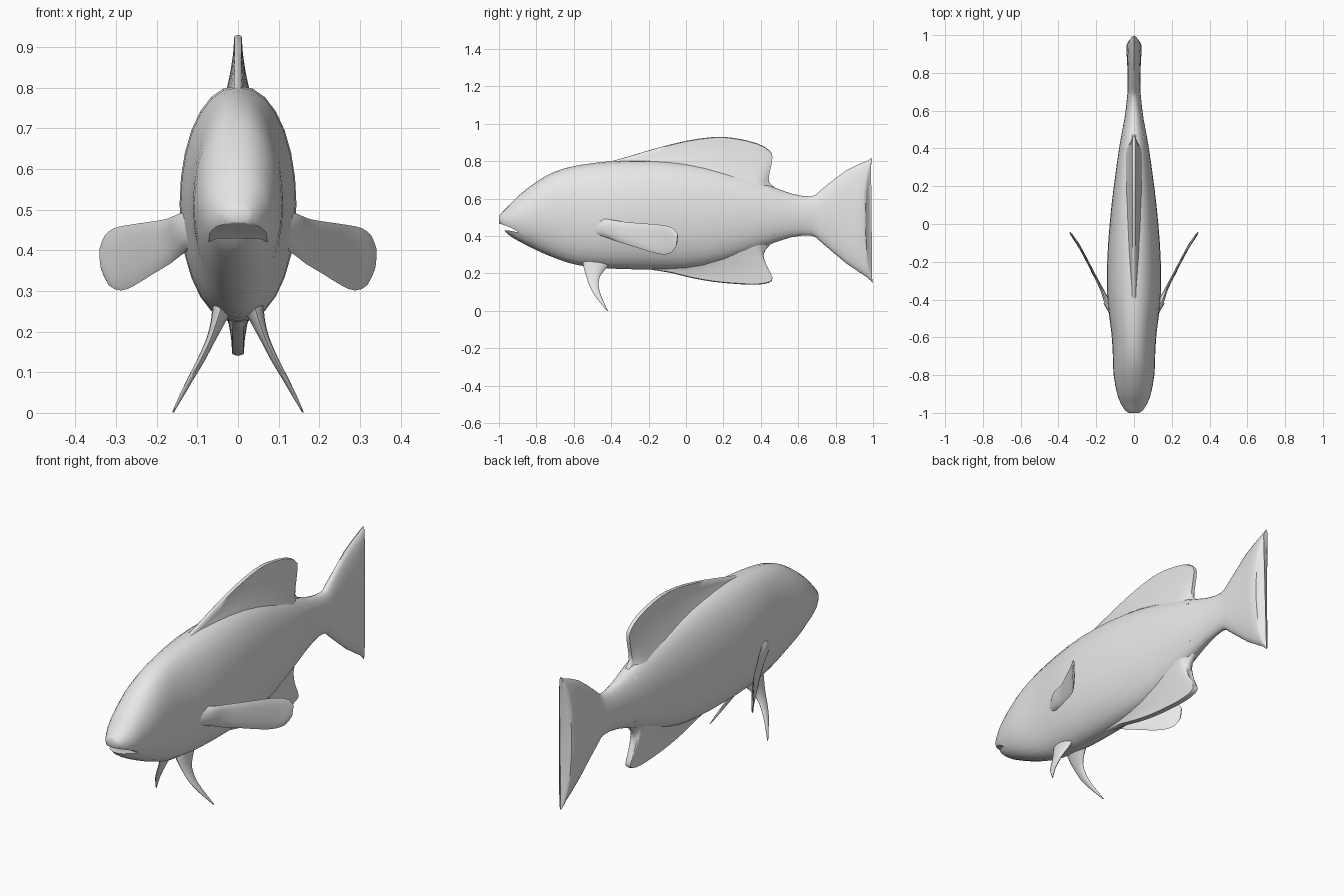
import bpy, bmesh, math
from mathutils import Vector

if "Cube" in bpy.data.objects:
    bpy.data.objects.remove(bpy.data.objects["Cube"])

grey = bpy.data.materials.new("light_grey")
grey.diffuse_color = (0.8, 0.8, 0.8, 1)
grey.use_nodes = True
grey.node_tree.nodes["Principled BSDF"].inputs["Base Color"].default_value = grey.diffuse_color


def smooth(rows, steps):
    """Catmull-Rom interpolation through rows of numbers."""
    out = []
    for i in range(len(rows) - 1):
        p = [Vector(rows[min(max(k, 0), len(rows) - 1)]) for k in range(i - 1, i + 3)]
        for s in range(steps):
            t = s / steps
            out.append(0.5 * (2 * p[1] + (p[2] - p[0]) * t
                              + (2 * p[0] - 5 * p[1] + 4 * p[2] - p[3]) * t * t
                              + (3 * p[1] - p[0] - 3 * p[2] + p[3]) * t ** 3))
    return out + [Vector(rows[-1])]


def loft(name, rings, angle=60):
    """Skin a list of equal closed rings and cap both ends."""
    bm = bmesh.new()
    vs = [[bm.verts.new(p) for p in ring] for ring in rings]
    n = len(vs[0])
    for a, b in zip(vs, vs[1:]):
        for i in range(n):
            j = (i + 1) % n
            bm.faces.new((a[i], a[j], b[j], b[i]))
    bm.faces.new(vs[0][::-1])
    bm.faces.new(vs[-1])
    bmesh.ops.recalc_face_normals(bm, faces=bm.faces)
    me = bpy.data.meshes.new(name)
    bm.to_mesh(me)
    bm.free()
    ob = bpy.data.objects.new(name, me)
    me.materials.append(grey)
    bpy.context.collection.objects.link(ob)
    for o in bpy.context.selected_objects:
        o.select_set(False)
    ob.select_set(True)
    bpy.context.view_layer.objects.active = ob
    if angle:
        bpy.ops.object.shade_smooth_by_angle(angle=math.radians(angle))
    return ob


# Body and tail: y, top z, bottom z, half width, backward sweep of the edges
stations = [
    (-1.0, .508, .470, .028, 0), (-.985, .525, .445, .048, 0),
    (-.95, .560, .408, .070, 0), (-.90, .612, .376, .089, 0),
    (-.80, .690, .325, .108, 0), (-.70, .745, .282, .112, 0),
    (-.58, .778, .245, .119, 0), (-.40, .800, .226, .141, 0),
    (-.20, .805, .222, .142, 0), (0, .790, .225, .129, 0),
    (.20, .750, .262, .107, 0), (.42, .680, .345, .076, 0),
    (.56, .628, .393, .050, 0), (.67, .612, .402, .037, 0),
    (.72, .645, .370, .034, 0), (.85, .750, .255, .036, .005),
    (.945, .803, .178, .041, .025), (.960, .820, .150, .028, .036),
]
N = 28
rings = []
for y, top, bot, w, sweep in smooth(stations, 2):
    mid = bot + (top - bot) * .5
    ring = []
    for i in range(N):
        a = 2 * math.pi * i / N
        c, s = math.cos(a), math.sin(a)
        power = .92 if y < .6 else 1.0
        x = w * math.copysign(abs(c) ** power, c)
        ring.append((x, y + sweep * s * s, mid + (top - bot) * .5 * s))
    rings.append(ring)
body = loft("body", rings, 0)

# Mouth slit cut through the snout
slit = [(-1.03, .476), (-.97, .458), (-.93, .442), (-.895, .420),
        (-.92, .424), (-.95, .430), (-1.03, .430)]
cutter = loft("mouth_cutter", [[(x, y, z) for y, z in slit] for x in (-.2, .2)], 0)
cutter.hide_render = True
cut = body.modifiers.new("mouth", 'BOOLEAN')
cut.operation = 'DIFFERENCE'
cut.object = cutter
bpy.context.view_layer.objects.active = body
bpy.ops.object.modifier_apply(modifier=cut.name)
bpy.data.objects.remove(cutter)
body.select_set(True)
bpy.ops.object.shade_smooth_by_angle(angle=math.radians(50))


def keel_fin(name, columns, root, tip):
    """Upright fin on the centre line: columns of base y, z and edge y, z."""
    rings = []
    for by, bz, ty, tz in smooth(columns, 2):
        side = []
        for k in range(6):
            t = k / 5
            w = tip + (root - tip) * (1 - t) ** 1.6
            side.append((w, by + (ty - by) * t, bz + (tz - bz) * t))
        up = 1 if tz > bz else -1
        crest = (0, ty, tz + up * .004)
        rings.append(side + [crest] + [(-x, y, z) for x, y, z in side[::-1]])
    loft(name, rings)


keel_fin("dorsal_fin", [
    (-.42, .74, -.42, .790), (-.30, .74, -.30, .824), (-.15, .74, -.15, .868),
    (0, .73, 0, .905), (.10, .71, .15, .926), (.18, .70, .26, .920),
    (.26, .68, .38, .892), (.32, .66, .445, .855), (.36, .65, .462, .820),
    (.39, .64, .450, .750), (.42, .63, .442, .690), (.47, .62, .470, .660)],
    .050, .009)
keel_fin("anal_fin", [
    (-.20, .27, -.20, .226), (-.08, .27, -.08, .207), (.03, .28, .03, .180),
    (.12, .30, .15, .159), (.20, .32, .28, .147), (.26, .34, .38, .144),
    (.31, .36, .445, .155), (.34, .37, .462, .178), (.37, .38, .440, .225),
    (.40, .39, .415, .280), (.43, .40, .425, .330), (.48, .41, .470, .375)],
    .050, .014)


def paired_fin(name, sections):
    """Side fins: sections of leading point, trailing point and half thickness."""
    for label, m in (("left", 1), ("right", -1)):
        rings = []
        for x1, y1, z1, x2, y2, z2, h in smooth(sections, 2):
            a, b = Vector((x1, y1, z1)), Vector((x2, y2, z2))
            # thickness runs across the blade
            across = (b - a).cross(Vector((sections[-1][:3])) - Vector(sections[0][:3])).normalized()
            ring = []
            for i in range(12):
                t = 2 * math.pi * i / 12
                p = (a + b) / 2 + (b - a) / 2 * math.cos(t) + across * h * math.sin(t)
                ring.append((m * p.x, p.y, p.z))
            rings.append(ring)
        loft(label + "_" + name, rings)


paired_fin("pectoral_fin", [
    (.095, -.46, .505, .085, -.54, .405, .022), (.145, -.415, .490, .122, -.45, .400, .018),
    (.175, -.335, .477, .165, -.36, .368, .009), (.215, -.26, .470, .210, -.27, .341, .007),
    (.270, -.155, .462, .255, -.18, .313, .006), (.305, -.10, .454, .288, -.115, .301, .006),
    (.328, -.062, .436, .318, -.075, .314, .006), (.339, -.044, .408, .335, -.05, .350, .004)])
paired_fin("pelvic_fin", [
    (.038, -.555, .270, .038, -.400, .260, .026), (.052, -.545, .225, .050, -.435, .218, .017),
    (.068, -.532, .180, .066, -.462, .180, .011), (.092, -.515, .130, .090, -.467, .130, .009),
    (.117, -.490, .085, .115, -.455, .085, .007), (.140, -.455, .040, .140, -.436, .040, .005),
    (.160, -.424, .001, .160, -.418, .001, .002)])
